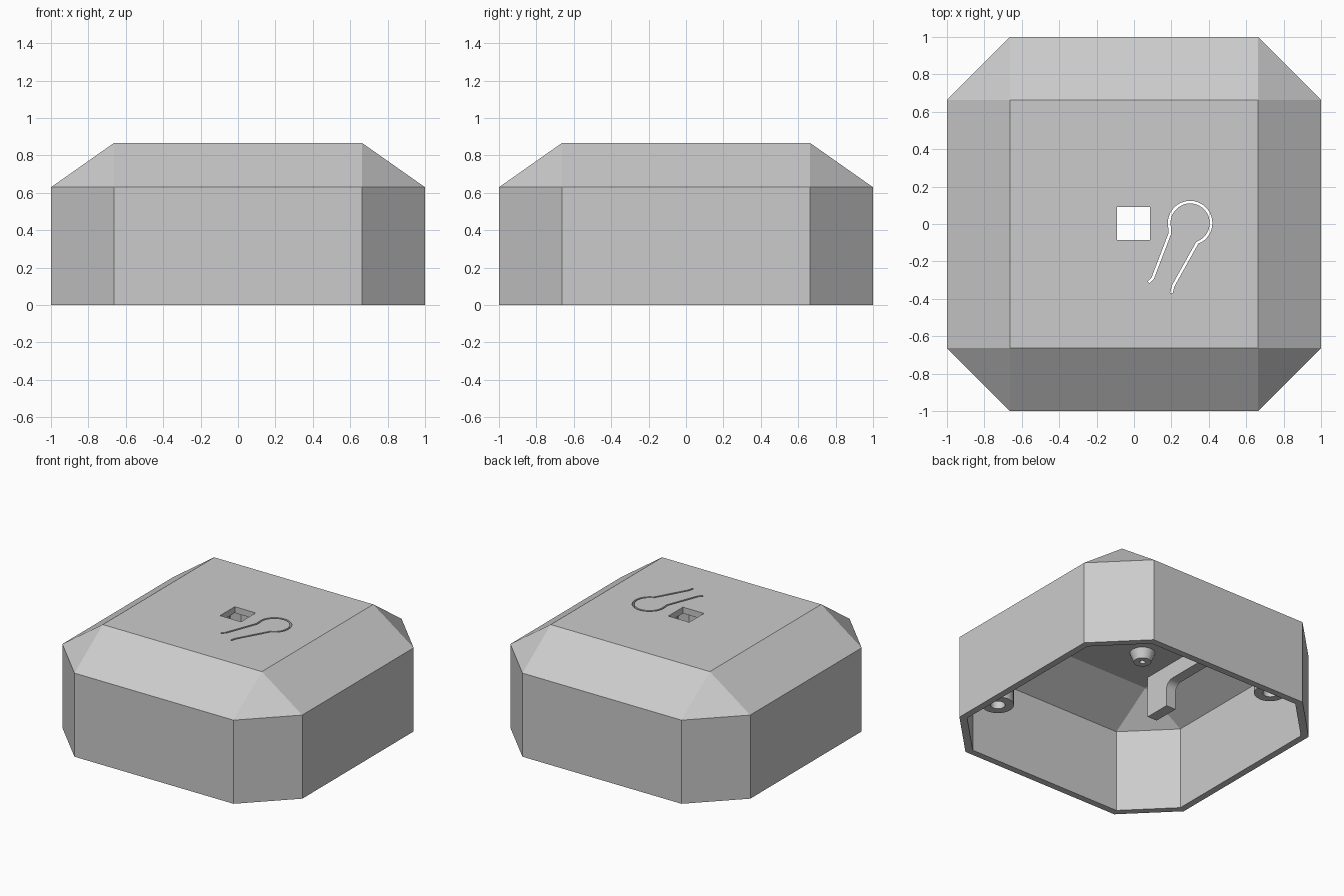
import bpy, bmesh
from math import cos, sin, pi, radians
from mathutils import Vector

cube = bpy.data.objects.get("Cube")
if cube:
    bpy.data.objects.remove(cube)

grey = bpy.data.materials.new("plain_grey")
grey.use_nodes = True
GREY = (0.6, 0.6, 0.6, 1)
grey.diffuse_color = GREY
grey.node_tree.nodes["Principled BSDF"].inputs["Base Color"].default_value = GREY


def loft(name, loops):
    """Closed solid through a series of equal-length loops, capped at both ends."""
    bm = bmesh.new()
    rows = [[bm.verts.new(p) for p in loop] for loop in loops]
    n = len(rows[0])
    for a, b in zip(rows, rows[1:]):
        for i in range(n):
            j = (i + 1) % n
            bm.faces.new((a[i], a[j], b[j], b[i]))
    bm.faces.new(rows[0])
    bm.faces.new(rows[-1])
    bmesh.ops.remove_doubles(bm, verts=bm.verts, dist=1e-5)
    bmesh.ops.recalc_face_normals(bm, faces=bm.faces)
    mesh = bpy.data.meshes.new(name)
    bm.to_mesh(mesh)
    bm.free()
    mesh.materials.append(grey)
    obj = bpy.data.objects.new(name, mesh)
    bpy.context.collection.objects.link(obj)
    return obj


def octagon(wide, flat, z):
    """Square of half-size wide with corners cut back to flat."""
    pts = []
    for sx, sy in ((1, 1), (-1, 1), (-1, -1), (1, -1)):
        pair = [(sx * wide, sy * flat, z), (sx * flat, sy * wide, z)]
        pts += pair if sx * sy > 0 else pair[::-1]
    return pts


def circle(x, y, r, z, n=32):
    return [(x + r * cos(2 * pi * i / n), y + r * sin(2 * pi * i / n), z) for i in range(n)]


def ribbon(path, width):
    """Flat outline following a path at constant width."""
    pts = [Vector(p) for p in path]
    left, right = [], []
    for i, p in enumerate(pts):
        d = (pts[min(i + 1, len(pts) - 1)] - pts[max(i - 1, 0)]).normalized()
        side = Vector((-d.y, d.x)) * width / 2
        left.append(p + side)
        right.append(p - side)
    return left + right[::-1]


def cut(target, outline):
    """Cut an outline straight through the top panel."""
    cutter = loft("cutter", [[(p[0], p[1], z) for p in outline] for z in (0.7, 1.0)])
    cutter.hide_render = True
    mod = target.modifiers.new("cut", 'BOOLEAN')
    mod.operation = 'DIFFERENCE'
    mod.solver = 'EXACT'
    mod.object = cutter
    graph = bpy.context.evaluated_depsgraph_get()
    mesh = bpy.data.meshes.new_from_object(target.evaluated_get(graph))
    target.modifiers.clear()
    target.data = mesh
    bpy.data.objects.remove(cutter)


# Hollow housing, open underneath, with chamfered corners and sloping shoulders
housing = loft("housing", [
    octagon(0.63, 0.63, 0.82), octagon(0.95, 0.64, 0.62), octagon(0.95, 0.64, 0),
    octagon(1, 0.663, 0), octagon(1, 0.663, 0.63), octagon(0.663, 0.663, 0.867)])

# Square window in the top
cut(housing, [(-0.09, -0.085), (0.085, -0.085), (0.085, 0.09), (-0.09, 0.09)])

# Thin slit that frees a flexible push button
arc = [(0.3 + 0.112 * cos(radians(a)), 0.005 + 0.112 * sin(radians(a)))
       for a in range(190, -71, -10)]
slit = [(0.078, -0.312), (0.1, -0.29), (0.192, -0.05)] + arc + [(0.21, -0.33), (0.2, -0.37)]
cut(housing, ribbon(slit, 0.014))

# The inside fittings repeat with a half turn about the centre
for s, tag in ((1, "a"), (-1, "b")):
    # Screw boss in the corner
    x, y = s * 0.66, s * -0.66
    boss = loft("screw_boss_" + tag, [
        circle(x, y, 0.05, 0.5), circle(x, y, 0.05, 0.22),
        circle(x, y, 0.11, 0.22), circle(x, y, 0.11, 0.72)])

    # Tapered post under the top panel
    x, y = s * -0.31, s * -0.28
    post = loft("tapered_post_" + tag, [
        circle(x, y, 0.02, 0.81), circle(x, y, 0.02, 0.75),
        circle(x, y, 0.06, 0.75), circle(x, y, 0.09, 0.83)])

    # Bracket rib with a foot at each end and rounded inner corners
    half = [(0.51, 0.83), (0.51, 0.51), (0.31, 0.51)]
    half += [(0.25 + 0.06 * cos(radians(a)), 0.64 + 0.06 * sin(radians(a)))
             for a in range(0, 91, 15)]
    profile = half + [(-y, z) for y, z in reversed(half)]
    rib = loft("bracket_rib_" + tag,
               [[(s * x, y, z) for y, z in profile] for x in (-0.55, -0.63)])

    # Smooth the round parts, keeping their edges sharp
    bpy.ops.object.select_all(action='DESELECT')
    for obj in (boss, post, rib):
        obj.select_set(True)
    bpy.context.view_layer.objects.active = boss
    bpy.ops.object.shade_smooth_by_angle(angle=radians(30))
